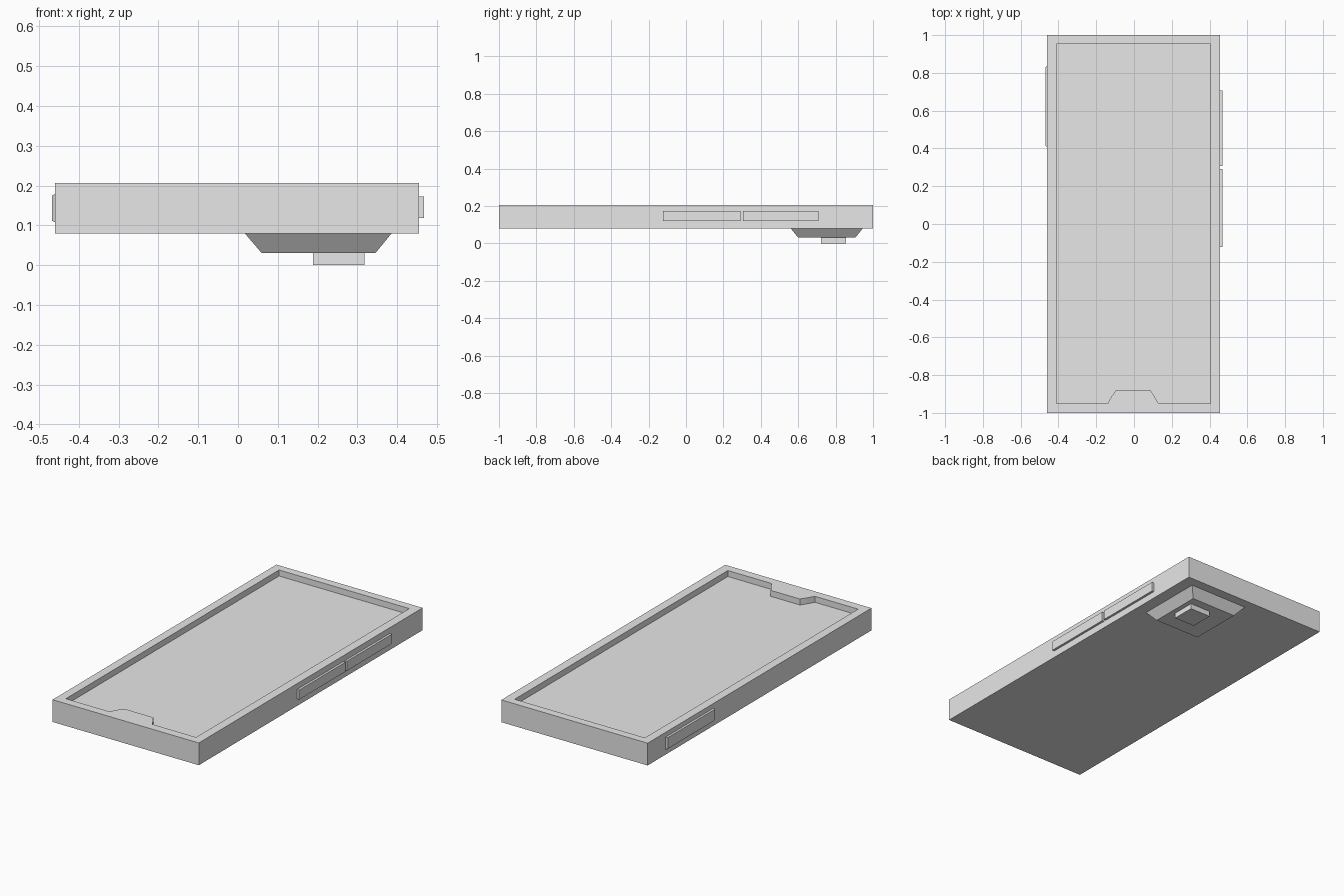
import bpy
import bmesh

if "Cube" in bpy.data.objects:
    bpy.data.objects.remove(bpy.data.objects["Cube"])

grey = bpy.data.materials.new("light_grey")
grey.diffuse_color = (0.8, 0.8, 0.8, 1)
grey.use_nodes = True
grey.node_tree.nodes["Principled BSDF"].inputs["Base Color"].default_value = grey.diffuse_color


def loft(name, lower, upper):
    """Solid between two matching 3D outlines."""
    bm = bmesh.new()
    a = [bm.verts.new(p) for p in lower]
    b = [bm.verts.new(p) for p in upper]
    n = len(a)
    bm.faces.new(a[::-1])
    bm.faces.new(b)
    for i in range(n):
        j = (i + 1) % n
        bm.faces.new((a[i], a[j], b[j], b[i]))
    bmesh.ops.recalc_face_normals(bm, faces=bm.faces)
    mesh = bpy.data.meshes.new(name)
    bm.to_mesh(mesh)
    bm.free()
    mesh.materials.append(grey)
    obj = bpy.data.objects.new(name, mesh)
    bpy.context.collection.objects.link(obj)
    return obj


def rect(x0, x1, y0, y1, z):
    return [(x0, y0, z), (x1, y0, z), (x1, y1, z), (x0, y1, z)]


def box(name, x0, x1, y0, y1, z0, z1):
    return loft(name, rect(x0, x1, y0, y1, z0), rect(x0, x1, y0, y1, z1))


def side_rect(x, y0, y1, z0, z1):
    return [(x, y0, z0), (x, y1, z0), (x, y1, z1), (x, y0, z1)]


# Slab body
body = box("body", -0.46, 0.455, -1, 1, 0.08, 0.206)

# Recessed screen with a tapered tab left in the front rim
outline = [(-0.411, -0.951), (-0.14, -0.951), (-0.118, -0.912), (-0.096, -0.88),
           (0.086, -0.88), (0.108, -0.912), (0.13, -0.951),
           (0.404, -0.951), (0.404, 0.954), (-0.411, 0.954)]
cutter = loft("screen_cutter", [(x, y, 0.172) for x, y in outline],
              [(x, y, 0.3) for x, y in outline])
cutter.hide_render = True
cutter.display_type = 'WIRE'
cut = body.modifiers.new("screen_recess", 'BOOLEAN')
cut.operation = 'DIFFERENCE'
cut.solver = 'EXACT'
cut.object = cutter

# Apply the recess and remove the helper
bpy.context.view_layer.update()
graph = bpy.context.evaluated_depsgraph_get()
body_mesh = bpy.data.meshes.new_from_object(body.evaluated_get(graph))
body.modifiers.clear()
body.data = body_mesh
bpy.data.objects.remove(cutter)

# Tapered camera housing and square lens underneath
loft("camera_housing", rect(0.06, 0.345, 0.6, 0.905, 0.03),
     rect(0.017, 0.386, 0.56, 0.945, 0.08))
box("camera_lens", 0.188, 0.318, 0.722, 0.855, 0, 0.03)

# Two keys on the right edge
for name, y0, y1 in (("lower_key", -0.122, 0.292), ("upper_key", 0.306, 0.708)):
    box(name, 0.455, 0.468, y0, y1, 0.119, 0.173)

# Bevelled key on the left edge
loft("left_key", side_rect(-0.46, 0.405, 0.84, 0.108, 0.179),
     side_rect(-0.468, 0.415, 0.83, 0.112, 0.175))
